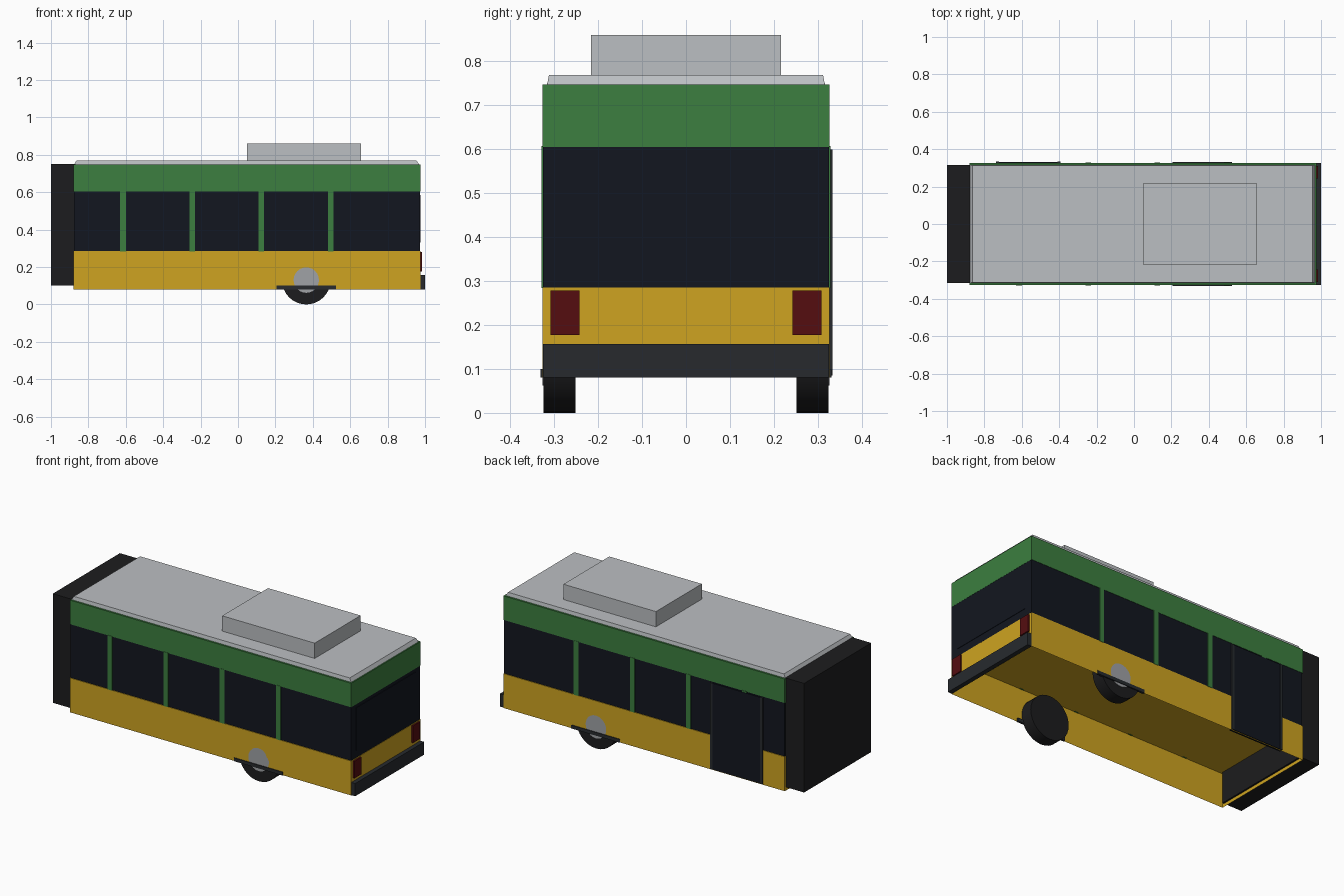
import bpy, bmesh
from math import pi, radians

if "Cube" in bpy.data.objects:
    bpy.data.objects.remove(bpy.data.objects["Cube"])


def material(name, r, g, b):
    m = bpy.data.materials.new(name)
    m.diffuse_color = (r, g, b, 1)
    m.use_nodes = True
    m.node_tree.nodes["Principled BSDF"].inputs["Base Color"].default_value = m.diffuse_color
    return m


YELLOW = material("yellow_paint", 0.62, 0.37, 0.015)
GREEN = material("green_paint", 0.045, 0.21, 0.05)
GLASS = material("dark_glass", 0.006, 0.008, 0.014)
RUBBER = material("black_rubber", 0.012, 0.012, 0.013)
TRIM = material("dark_trim", 0.02, 0.023, 0.027)
RED = material("red_lens", 0.09, 0.004, 0.005)
ROOF = material("roof_grey", 0.5, 0.52, 0.54)
STEEL = material("hub_grey", 0.35, 0.36, 0.38)


def box(name, x, y, z, mat, taper=(0, 0), open_bottom=False):
    """Box from (min, max) ranges; taper pulls the top edges in."""
    bm = bmesh.new()
    bmesh.ops.create_cube(bm, size=1)
    for v in bm.verts:
        top = v.co.z > 0
        c = [r[0] if v.co[i] < 0 else r[1] for i, r in enumerate((x, y, z))]
        if top:
            for i in (0, 1):
                c[i] -= taper[i] if v.co[i] > 0 else -taper[i]
        v.co = c
    if open_bottom:
        bm.normal_update()
        bmesh.ops.delete(bm, geom=[f for f in bm.faces if f.normal.z < -0.9],
                         context='FACES_ONLY')
    me = bpy.data.meshes.new(name)
    bm.to_mesh(me)
    bm.free()
    me.materials.append(mat)
    ob = bpy.data.objects.new(name, me)
    bpy.context.collection.objects.link(ob)
    return ob


def disc(name, radius, x, y, z, mat, sides=32):
    """Cylinder along y, with y as a (min, max) range."""
    bpy.ops.mesh.primitive_cylinder_add(
        vertices=sides, radius=radius, depth=abs(y[1] - y[0]),
        location=(x, (y[0] + y[1]) / 2, z), rotation=(pi / 2, 0, 0))
    ob = bpy.context.object
    ob.name = name
    ob.data.materials.append(mat)
    bpy.ops.object.shade_smooth_by_angle(angle=radians(35))
    return ob


def side_range(s, a, b):
    return tuple(sorted((s * a, s * b)))


# Body bands: hollow skirt, window band, upper panel
W = 0.327
box("lower_skirt", (-0.88, 0.975), (-W, W), (0.08, 0.285), YELLOW, open_bottom=True)
box("window_band", (-0.878, 0.974), (-0.325, 0.325), (0.286, 0.606), GLASS)
box("upper_panel", (-0.88, 0.975), (-W, W), (0.605, 0.748), GREEN)

# Roof and roof unit
box("roof", (-0.877, 0.968), (-0.316, 0.316), (0.748, 0.769), ROOF, taper=(0.013, 0.004))
box("roof_unit", (0.047, 0.657), (-0.216, 0.216), (0.765, 0.86), ROOF)

# Flexible joint at the leading end
box("bellows", (-1.0, -0.87), (-0.316, 0.316), (0.1, 0.75), RUBBER)

# Side pillars, wheels and arch strips on both sides
for s, side in ((-1, "left"), (1, "right")):
    for i in range(4):
        px = -0.615 + 0.37 * i
        box(f"pillar_{side}_{i + 1}", (px - 0.015, px + 0.015),
            side_range(s, 0.32, 0.329), (0.284, 0.607), GREEN)
    disc(f"tyre_{side}", 0.13, 0.365, side_range(s, 0.252, 0.324), 0.13, RUBBER)
    disc(f"hub_{side}", 0.068, 0.365, side_range(s, 0.315, 0.327), 0.13, STEEL, 24)
    box(f"arch_strip_{side}", (0.205, 0.525), side_range(s, 0.318, 0.331),
        (0.08, 0.1), TRIM)
    box(f"tail_light_{side}", (0.97, 0.984), side_range(s, 0.243, 0.309),
        (0.177, 0.279), RED)

# Door on the +y side with its edge posts
box("door", (-0.73, -0.4), (0.31, 0.331), (0.085, 0.598), GLASS)
for px in (-0.73, -0.4):
    box("door_post", (px - 0.008, px + 0.008), (0.31, 0.333), (0.085, 0.6), TRIM)

# Rear window and bumper
box("rear_window", (0.96, 0.977), (-0.278, 0.278), (0.33, 0.585), GLASS)
box("rear_bumper", (0.972, 1.0), (-0.325, 0.325), (0.081, 0.157), TRIM)
